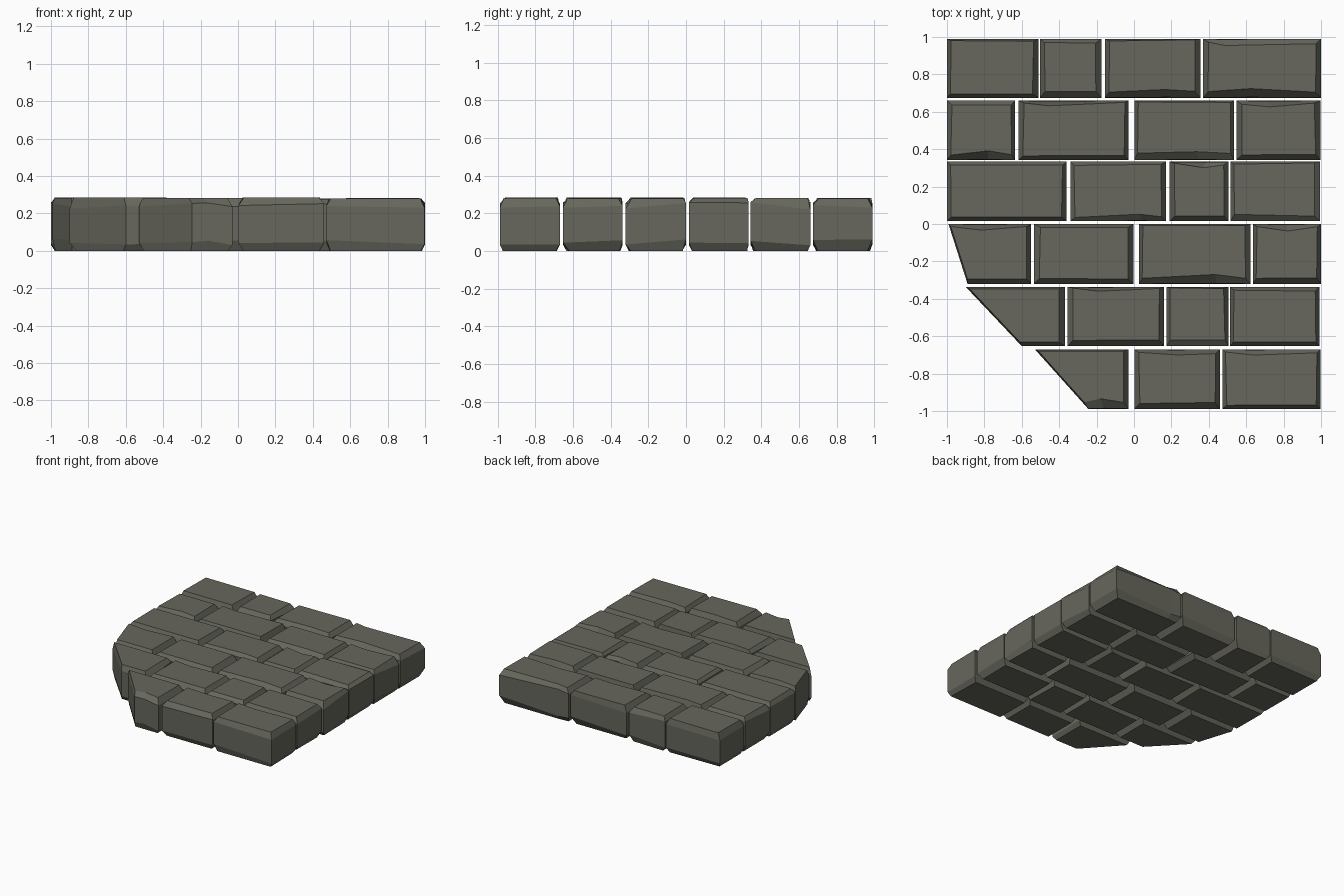
import bpy, bmesh, random
from mathutils import Vector
from mathutils.geometry import intersect_line_line_2d  # noqa: F401

if "Cube" in bpy.data.objects:
    bpy.data.objects.remove(bpy.data.objects["Cube"])

random.seed(7)
HEIGHT = 0.285


def inset(poly, widths):
    """Shrink a clockwise footprint, each edge i (corner i to i+1) by its own width."""
    n = len(poly)
    lines = []
    for i in range(n):
        d = (poly[(i + 1) % n] - poly[i]).normalized()
        lines.append((poly[i] + Vector((d.y, -d.x)) * widths[i], d))
    out = []
    for i in range(n):
        (p, d), (q, e) = lines[i - 1], lines[i]
        t = (q - p).cross(e) / d.cross(e)
        out.append(p + d * t)
    return out


def with_chips(ring, chips, depth):
    """Insert an extra point on every chipped edge, pushed towards the stone's middle."""
    out = []
    for i, p in enumerate(ring):
        out.append(p)
        if i in chips:
            q = ring[(i + 1) % len(ring)]
            d = (q - p).normalized()
            out.append(p.lerp(q, chips[i]) + Vector((d.y, -d.x)) * depth)
    return out


def stone(name, corners, chips):
    """Worn block: inset base, upright wall, chamfered top, chipped edges."""
    poly = [Vector(c) for c in corners]
    r = random.uniform
    slanted = abs(corners[0][0] - corners[3][0]) > 0.05
    west = 0.008 if slanted else r(0.018, 0.03)
    top_w = [r(0.008, 0.022), r(0.02, 0.034), r(0.02, 0.036), west]
    low_w = [r(0.012, 0.03), r(0.018, 0.034), r(0.015, 0.03), west]
    top_z = r(0.278, HEIGHT)
    rings = [(with_chips(inset(poly, low_w), chips, 0), (0, 0)),
             (with_chips(poly, chips, 0), (0.03, 0.065)),
             (with_chips(poly, chips, 0.003), (0.22, 0.26)),
             (with_chips(inset(poly, top_w), chips, r(0.012, 0.022)), (top_z, top_z))]
    bm = bmesh.new()
    loops = []
    for level, (ring, (z0, z1)) in enumerate(rings):
        j = 0.005 if level in (0, 3) and not slanted else 0
        loops.append([bm.verts.new((p.x + r(-j, j), p.y + r(-j, j), r(z0, z1))) for p in ring])
    n = len(loops[0])
    for a, b in zip(loops, loops[1:]):
        for i in range(n):
            k = (i + 1) % n
            bm.faces.new((a[i], a[k], b[k], b[i]))
    bm.faces.new(loops[0])
    bm.faces.new(loops[-1])
    bmesh.ops.recalc_face_normals(bm, faces=bm.faces)
    mesh = bpy.data.meshes.new(name)
    bm.to_mesh(mesh)
    bm.free()
    mesh.materials.append(material)
    bpy.context.collection.objects.link(bpy.data.objects.new(name, mesh))


material = bpy.data.materials.new("stone_grey")
material.diffuse_color = (0.135, 0.135, 0.11, 1)
material.use_nodes = True
material.node_tree.nodes["Principled BSDF"].inputs["Base Color"].default_value = material.diffuse_color

# Courses from back to front: y range, then x range of each stone
courses = [
    (0.675, 0.99, [(-1, -0.51), (-0.503, -0.175), (-0.155, 0.355), (0.37, 1)]),
    (0.342, 0.66, [(-1, -0.635), (-0.618, -0.03), (0.002, 0.535), (0.547, 0.997)]),
    (0.015, 0.333, [(-1, -0.36), (-0.34, 0.17), (0.19, 0.505), (0.515, 0.995)]),
    (-0.32, 0.0, [(-0.992, -0.55), (-0.535, -0.002), (0.027, 0.622), (0.635, 1)]),
    (-0.653, -0.336, [(-0.9, -0.37), (-0.355, 0.16), (0.173, 0.505), (0.513, 0.993)]),
    (-0.988, -0.67, [(-0.53, -0.03), (0.002, 0.46), (0.472, 0.997)]),
]
# Front left corner of the slanted first stones
slants = {3: -0.89, 4: -0.6, 5: -0.245}
# Chipped edges by (course, stone): 0 = back edge, 2 = front edge, with place along it
chipped = {
    (0, 2): {2: 0.35}, (0, 3): {0: 0.15, 2: 0.6}, (1, 0): {2: 0.4},
    (1, 1): {0: 0.25}, (1, 2): {2: 0.35}, (1, 3): {0: 0.4},
    (2, 1): {2: 0.25}, (2, 2): {0: 0.6}, (3, 0): {0: 0.4},
    (3, 2): {2: 0.3}, (3, 3): {0: 0.5}, (4, 1): {0: 0.3},
    (5, 0): {2: 0.6}, (5, 1): {0: 0.5}, (5, 2): {0: 0.3},
}

for c, (y0, y1, spans) in enumerate(courses):
    for s, (x0, x1) in enumerate(spans):
        front_x = slants.get(c, x0) if s == 0 else x0
        stone(f"paving_stone_{c + 1}_{s + 1}",
              [(x0, y1), (x1, y1), (x1, y0), (front_x, y0)],
              chipped.get((c, s), {}))
